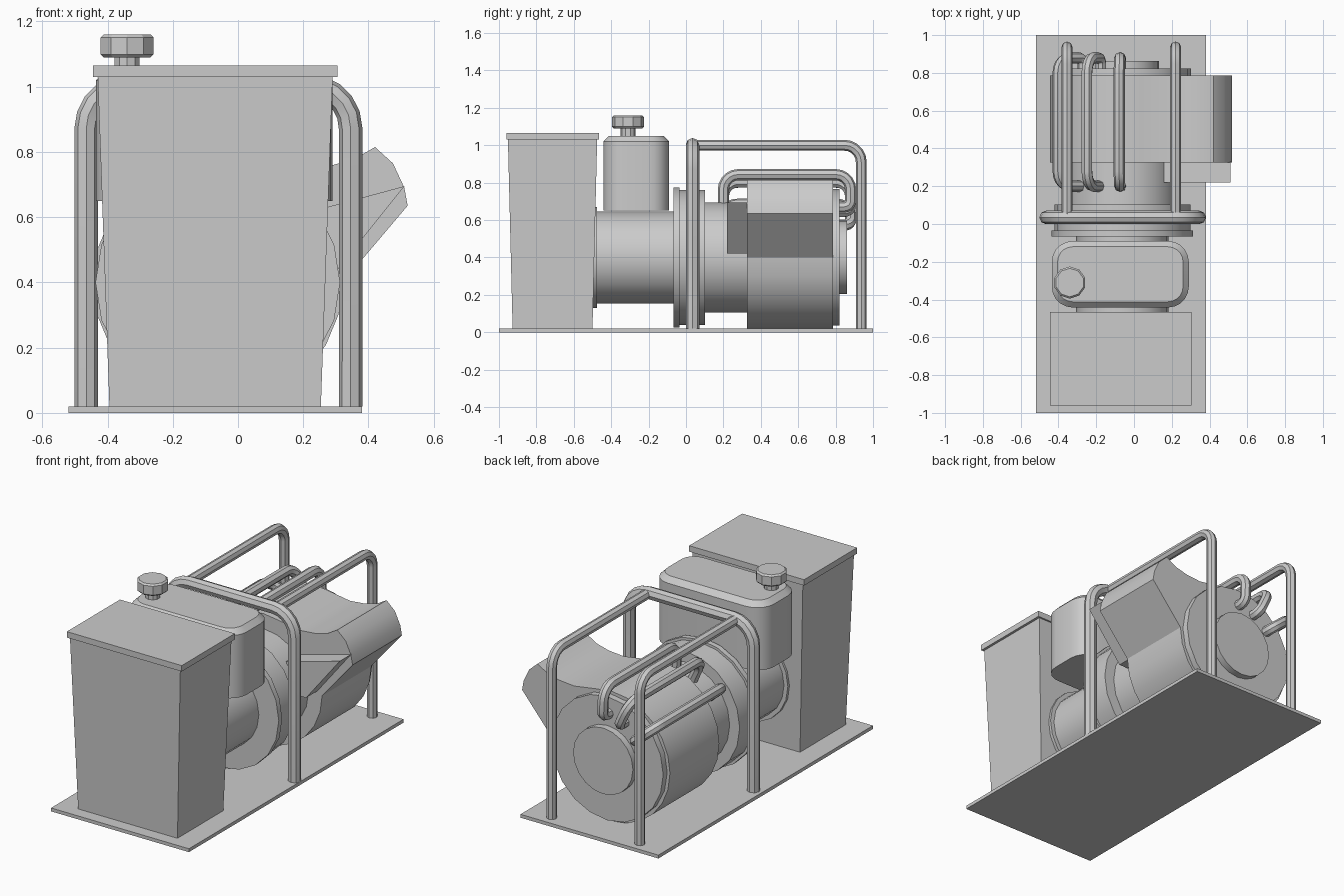
import bpy, bmesh, math
from mathutils import Vector, Matrix

cube = bpy.data.objects.get("Cube")
if cube:
    bpy.data.objects.remove(cube, do_unlink=True)

grey = bpy.data.materials.new("plain_grey")
grey.use_nodes = True
COL = (0.6, 0.6, 0.6, 1)
grey.diffuse_color = COL
grey.node_tree.nodes["Principled BSDF"].inputs["Base Color"].default_value = COL

AX, AZ = -0.062, 0.4   # shared shaft axis of all the round housings


def finish(obj, smooth=None):
    obj.data.materials.append(grey)
    if smooth:
        bpy.ops.object.select_all(action='DESELECT')
        obj.select_set(True)
        bpy.context.view_layer.objects.active = obj
        bpy.ops.object.shade_smooth_by_angle(angle=math.radians(smooth))
    return obj


def from_bmesh(name, bm, smooth=None):
    bmesh.ops.recalc_face_normals(bm, faces=bm.faces)
    me = bpy.data.meshes.new(name)
    bm.to_mesh(me)
    bm.free()
    obj = bpy.data.objects.new(name, me)
    bpy.context.collection.objects.link(obj)
    return finish(obj, smooth)


def box_bmesh(lo, hi):
    bm = bmesh.new()
    bmesh.ops.create_cube(bm, size=1)
    for v in bm.verts:
        v.co = [lo[i] if v.co[i] < 0 else hi[i] for i in range(3)]
    return bm


def drum(name, y0, y1, r, sides=20):
    """Cylinder along the shaft axis."""
    bm = bmesh.new()
    bmesh.ops.create_cone(bm, cap_ends=True, segments=sides, radius1=r, radius2=r, depth=y1 - y0,
                          matrix=Matrix.Translation((AX, (y0 + y1) / 2, AZ))
                          @ Matrix.Rotation(math.pi / 2, 4, 'X') @ Matrix.Rotation(math.pi / 2, 4, 'Z'))
    return from_bmesh(name, bm, 35)


def prism(name, outline, y0, y1, smooth=None):
    """Extrude an x-z outline along y."""
    bm = bmesh.new()
    face = bm.faces.new([bm.verts.new((x, y0, z)) for x, z in outline])
    new = bmesh.ops.extrude_face_region(bm, geom=[face])["geom"]
    bmesh.ops.translate(bm, vec=(0, y1 - y0, 0), verts=[g for g in new if isinstance(g, bmesh.types.BMVert)])
    return from_bmesh(name, bm, smooth)


def pipe(name, corners, radius, bend):
    """Tube through corner points with rounded bends."""
    pts = [Vector(c) for c in corners]
    path = [pts[0]]
    for a, b, c in zip(pts, pts[1:], pts[2:]):
        da, dc = a - b, c - b
        cut = min(bend, da.length * 0.49, dc.length * 0.49)
        p, q = b + da.normalized() * cut, b + dc.normalized() * cut
        mid = p + q - b
        for i in range(6):
            t = i / 5 * math.pi / 2
            path.append(mid + (p - mid) * math.cos(t) + (q - mid) * math.sin(t))
    path.append(pts[-1])
    cu = bpy.data.curves.new(name, 'CURVE')
    cu.dimensions = '3D'
    cu.bevel_depth = radius
    cu.bevel_resolution = 2
    cu.use_fill_caps = True
    sp = cu.splines.new('POLY')
    sp.points.add(len(path) - 1)
    for sp_pt, p in zip(sp.points, path):
        sp_pt.co = (*p, 1)
    obj = bpy.data.objects.new(name, cu)
    bpy.context.collection.objects.link(obj)
    bpy.ops.object.select_all(action='DESELECT')
    obj.select_set(True)
    bpy.context.view_layer.objects.active = obj
    bpy.ops.object.convert(target='MESH')
    return finish(bpy.context.view_layer.objects.active, 40)


# Base plate
from_bmesh("base_plate", box_bmesh((-0.52, -1, 0), (0.38, 1, 0.02)))

# Tapered cabinet with lid
bm = box_bmesh((-0.43, -0.952, 0.02), (0.29, -0.475, 1.03))
for v in bm.verts:
    if v.co.z < 0.5:
        v.co.x += 0.036 if v.co.x < 0 else -0.036
        v.co.y += 0.025 if v.co.y < -0.7 else -0.025
from_bmesh("cabinet", bm)
from_bmesh("cabinet_lid", box_bmesh((-0.445, -0.96, 1.03), (0.305, -0.465, 1.065)))

# Tank with rounded corners and a chamfered top
bm = box_bmesh((-0.435, -0.442, 0.65), (0.29, -0.09, 1.05))
bmesh.ops.bevel(bm, geom=[e for e in bm.edges if abs(e.verts[0].co.z - e.verts[1].co.z) > 0.1],
                offset=0.11, segments=5, profile=0.5, affect='EDGES')
bmesh.ops.bevel(bm, geom=[e for e in bm.edges if min(v.co.z for v in e.verts) > 1.04],
                offset=0.03, segments=1, affect='EDGES')
from_bmesh("tank", bm, 30)

# Filler neck and cap
for name, z0, z1, r in (("filler_neck", 1.04, 1.095, 0.04), ("filler_cap", 1.09, 1.16, 0.085)):
    bm = bmesh.new()
    bmesh.ops.create_cone(bm, cap_ends=True, segments=10, radius1=r, radius2=r, depth=z1 - z0,
                          matrix=Matrix.Translation((-0.34, -0.31, (z0 + z1) / 2)))
    if name == "filler_cap":
        rim = [e for e in bm.edges if abs(e.verts[0].co.z - e.verts[1].co.z) < 0.001]
        bmesh.ops.bevel(bm, geom=rim, offset=0.009, segments=1, affect='EDGES')
    from_bmesh(name, bm)

# Motor, flanges and fan housing rings along the shaft
drum("motor_flange", -0.505, -0.475, 0.27)
drum("motor_body", -0.48, -0.05, 0.245)
drum("coupling_flange_front", -0.067, -0.035, 0.375)
drum("coupling_flange_rear", -0.035, 0.102, 0.36)
drum("inlet_body", 0.1, 0.34, 0.295)
drum("fan_back_plate", 0.78, 0.822, 0.365)
drum("fan_hub_cover", 0.82, 0.862, 0.195)

# Fan scroll: round casing that sweeps out into an angled outlet
outlet = [(0.52, 0.635), (0.51, 0.69), (0.475, 0.765), (0.42, 0.815), (0.355, 0.777), (0.28, 0.757), (0.18, 0.748)]
casing = [(AX + 0.383 * math.cos(t), AZ + 0.383 * math.sin(t))
          for t in (math.radians(75 + i * 15) for i in range(20))]
prism("fan_scroll", outlet + casing, 0.325, 0.785, 30)
prism("outlet_bracket", [(0.16, 0.6), (0.51, 0.695), (0.29, 0.42), (0.2, 0.42)], 0.22, 0.33)

# Protective frame: hoop across the middle and two rear rails
pipe("frame_hoop", [(-0.465, 0.035, 0.02), (-0.465, 0.035, 1.003), (0.345, 0.035, 1.003), (0.345, 0.035, 0.02)],
     0.036, 0.13)
for side, x in (("right", -0.355), ("left", 0.22)):
    pipe("frame_rail_" + side, [(x, 0.035, 1.0), (x, 0.937, 1.0), (x, 0.937, 0.02)], 0.029, 0.09)

# Cooling pipes arching over the fan, fanned around the shaft
for n, deg in enumerate((2, 25, 50)):
    a = math.radians(deg)
    route = [(0.2, 0.25), (0.2, 0.443), (0.88, 0.443), (0.88, 0.27), (0.81, 0.27)]
    pipe(f"cooling_pipe_{n + 1}", [(AX - r * math.sin(a), y, AZ + r * math.cos(a)) for y, r in route], 0.03, 0.08)
